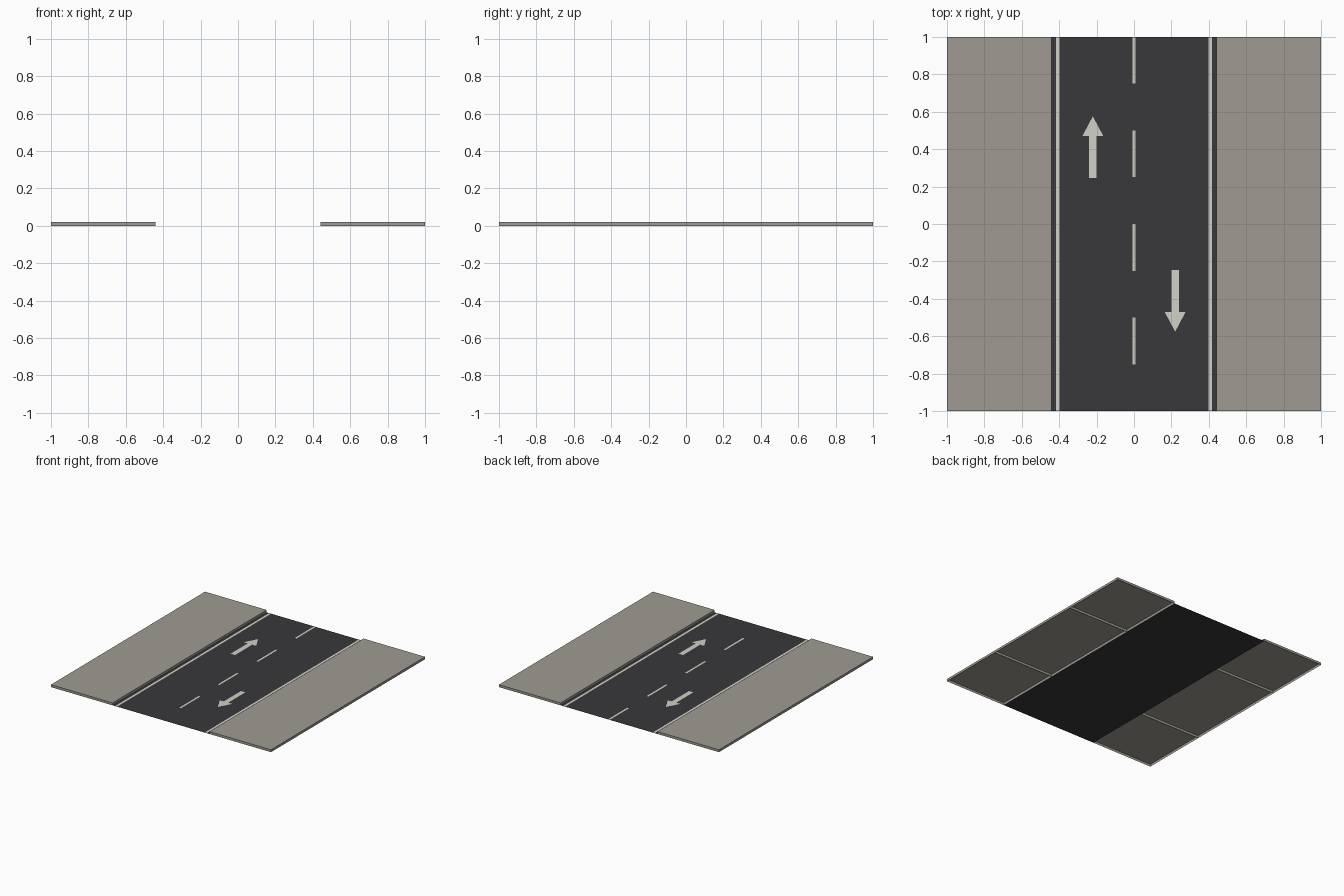
import bpy, bmesh

if "Cube" in bpy.data.objects:
    bpy.data.objects.remove(bpy.data.objects["Cube"])

EDGE, CURB, PAINT = 0.44, 0.02, 0.001


def material(name, r, g, b):
    m = bpy.data.materials.new(name)
    m.diffuse_color = (r, g, b, 1)
    m.use_nodes = True
    m.node_tree.nodes["Principled BSDF"].inputs["Base Color"].default_value = m.diffuse_color
    return m


asphalt = material("asphalt", 0.04, 0.04, 0.045)
concrete = material("concrete", 0.35, 0.33, 0.29)
paint = material("paint", 0.64, 0.63, 0.57)


def finish(bm, name, mat):
    mesh = bpy.data.meshes.new(name)
    bm.to_mesh(mesh)
    bm.free()
    ob = bpy.data.objects.new(name, mesh)
    bpy.context.collection.objects.link(ob)
    mesh.materials.append(mat)
    return ob


def flat(name, points, z, mat):
    bm = bmesh.new()
    bm.faces.new([bm.verts.new((x, y, z)) for x, y in points])
    return finish(bm, name, mat)


def rect(x0, x1, y0, y1):
    return [(x0, y0), (x1, y0), (x1, y1), (x0, y1)]


def slab(name, x0, x1, y0, y1, mat):
    # raised paving slab, open underneath
    bm = bmesh.new()
    low = [bm.verts.new((x, y, 0)) for x, y in rect(x0, x1, y0, y1)]
    top = [bm.verts.new((x, y, CURB)) for x, y in rect(x0, x1, y0, y1)]
    bm.faces.new(top)
    for i in range(4):
        j = (i + 1) % 4
        bm.faces.new((low[i], low[j], top[j], top[i]))
    return finish(bm, name, mat)


# Road surface
flat("road", rect(-EDGE, EDGE, -1, 1), 0, asphalt)

# Sidewalks: three slabs along each side
rows = [-1, -EDGE, EDGE, 1]
for side, x0, x1 in (("left", -1, -EDGE), ("right", EDGE, 1)):
    for i in range(3):
        slab(f"sidewalk_{side}_{i + 1}", x0, x1, rows[i], rows[i + 1], concrete)

# Solid edge lines
flat("edge_line_left", rect(-0.416, -0.398, -1, 1), PAINT, paint)
flat("edge_line_right", rect(0.398, 0.416, -1, 1), PAINT, paint)

# Centre dashes
for i in range(4):
    y = 1 - 0.5 * i
    flat(f"centre_dash_{i + 1}", rect(-0.008, 0.008, y - 0.25, y), PAINT, paint)

# Direction arrows, the second turned half round
arrow = [(-0.24, 0.247), (-0.2, 0.247), (-0.2, 0.47), (-0.164, 0.47),
         (-0.22, 0.576), (-0.276, 0.47), (-0.24, 0.47)]
for name, s in (("arrow_forward", 1), ("arrow_back", -1)):
    flat(name, [(s * x, s * y) for x, y in arrow], PAINT, paint)
